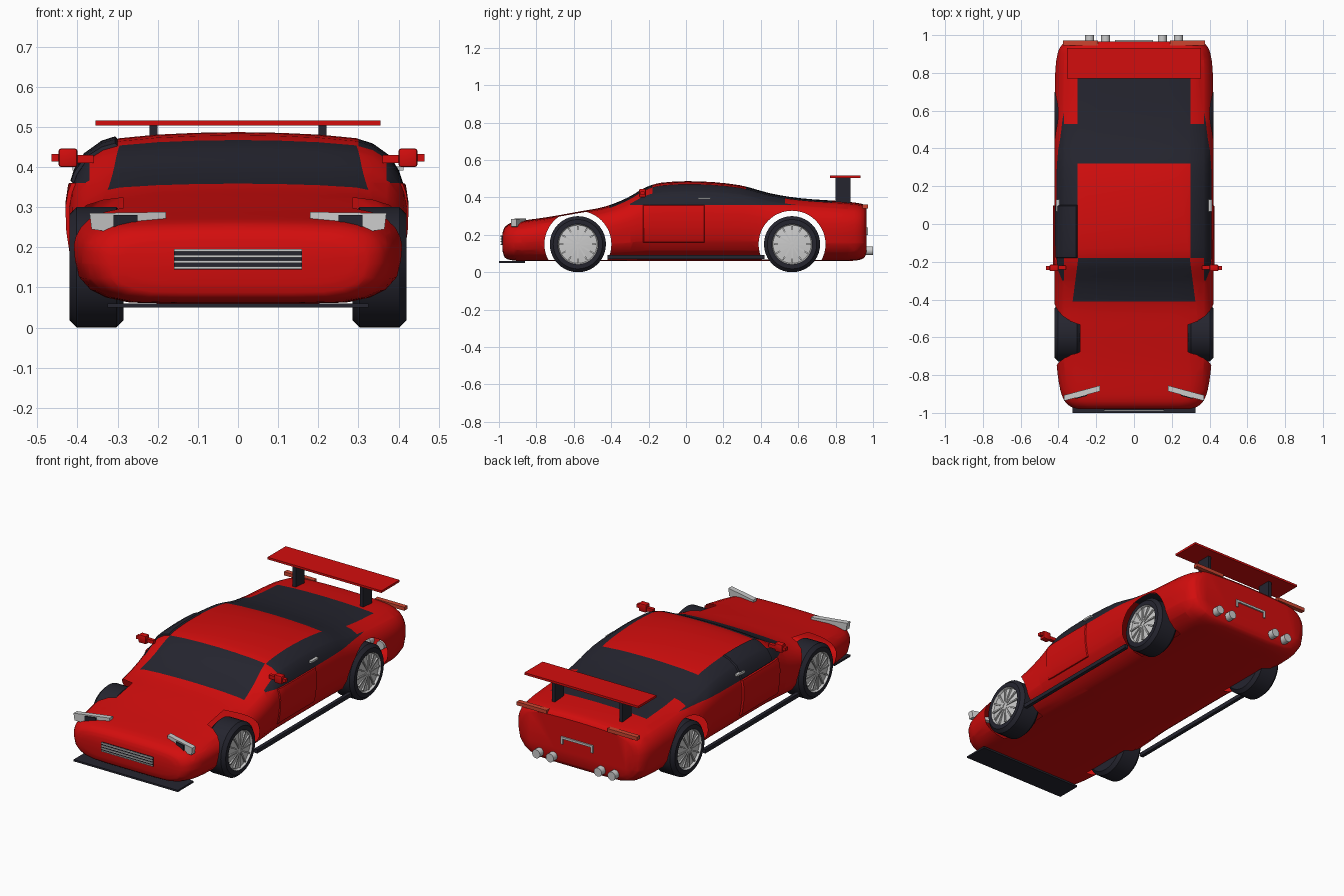
import bpy, bmesh, math
from mathutils import Matrix, Vector

old = bpy.data.objects.get("Cube")
if old:
    bpy.data.objects.remove(old, do_unlink=True)


def material(name, colour):
    m = bpy.data.materials.new(name)
    m.use_nodes = True
    m.diffuse_color = (*colour, 1)
    m.node_tree.nodes["Principled BSDF"].inputs["Base Color"].default_value = (*colour, 1)
    return m


RED = material("red paint", (0.65, 0.004, 0.004))
DARK = material("dark glass and rubber", (0.018, 0.018, 0.028))
SILVER = material("silver metal", (0.6, 0.6, 0.6))
LAMP = material("tail lamp red", (0.6, 0.06, 0.03))


def finish(name, bm, mats, angle=35):
    bmesh.ops.recalc_face_normals(bm, faces=bm.faces)
    mesh = bpy.data.meshes.new(name)
    bm.to_mesh(mesh)
    bm.free()
    ob = bpy.data.objects.new(name, mesh)
    bpy.context.collection.objects.link(ob)
    for m in mats:
        mesh.materials.append(m)
    smooth(ob, angle)
    return ob


def smooth(ob, angle=35):
    bpy.ops.object.select_all(action="DESELECT")
    ob.select_set(True)
    bpy.context.view_layer.objects.active = ob
    bpy.ops.object.shade_smooth_by_angle(angle=math.radians(angle))


def box(name, x, y, z, mat, bevel=0.0):
    bm = bmesh.new()
    bmesh.ops.create_cube(bm, size=1)
    for v in bm.verts:
        v.co = [(a + b) / 2 + c * (b - a) for (a, b), c in zip((x, y, z), v.co)]
    if bevel:
        bmesh.ops.bevel(bm, geom=bm.edges[:], offset=bevel, segments=2, affect="EDGES", profile=0.5)
    return finish(name, bm, [mat])


def sides(name, x, y, z, mat, bevel=0.0):
    box("left_" + name, x, y, z, mat, bevel)
    box("right_" + name, (-x[1], -x[0]), y, z, mat, bevel)


def cylinder(bm, x, y, z, radius, depth, axis):
    turn = Matrix.Rotation(math.pi / 2, 4, axis)
    bmesh.ops.create_cone(bm, cap_ends=True, segments=48, radius1=radius, radius2=radius,
                          depth=depth, matrix=Matrix.Translation((x, y, z)) @ turn)


# Body stations: y, half width, floor, roof
STATIONS = [
    (-.98, .29, .11, .215), (-.97, .33, .08, .24), (-.94, .365, .066, .262),
    (-.88, .39, .06, .275), (-.74, .41, .06, .295), (-.57, .418, .06, .325),
    (-.43, .42, .06, .352), (-.31, .42, .06, .4), (-.22, .42, .06, .452),
    (-.13, .42, .06, .479), (.07, .42, .06, .486), (.29, .42, .06, .465),
    (.45, .42, .06, .422), (.61, .42, .06, .396), (.8, .417, .06, .382),
    (.9, .405, .062, .373), (.95, .38, .075, .362), (.966, .345, .1, .345)]
LOWER = [(0, 0), (.4, 0), (.66, .02), (.8, .1), (.9, .24), (.97, .46), (.995, .75)]
UPPER = [(1, 0), (.985, .24), (.955, .46), (.9, .67), (.8, .84), (.7, .915), (.48, .965), (.25, .99), (0, 1)]


def hermite(i, t):
    a, b = Vector(STATIONS[i]), Vector(STATIONS[i + 1])
    p = Vector(STATIONS[max(i - 1, 0)])
    q = Vector(STATIONS[min(i + 2, len(STATIONS) - 1)])
    h = b[0] - a[0]
    ma, mb = (b - p) * (h / (b[0] - p[0])), (q - a) * (h / (q[0] - a[0]))
    s, c = t * t, t * t * t
    r = a * (2 * c - 3 * s + 1) + ma * (c - 2 * s + t) + b * (3 * s - 2 * c) + mb * (c - s)
    r[0] = a[0] + h * t
    return r


def ring(bm, y, w, floor, roof):
    belt = min(.31, roof - (roof - floor) * .38)
    half = [(w * u, floor + (belt - floor) * v) for u, v in LOWER]
    half += [(w * u, belt + (roof - belt) * v) for u, v in UPPER]
    loop = half + [(-u, v) for u, v in half[-2:0:-1]]
    return [bm.verts.new((u, y, v)) for u, v in loop]


bm = bmesh.new()
rings = [ring(bm, *hermite(i, k / 3)) for i in range(len(STATIONS) - 1) for k in range(3)]
rings.append(ring(bm, *STATIONS[-1]))
for a, b in zip(rings, rings[1:]):
    for k in range(len(a)):
        n = (k + 1) % len(a)
        bm.faces.new((a[k], a[n], b[n], b[k]))
bm.faces.new(rings[0])
bm.faces.new(rings[-1])
bmesh.ops.recalc_face_normals(bm, faces=bm.faces)

# Cut lines for the glass and door edges
SLANT = .13
cuts = [((0, y, 0), (0, 1, 0)) for y in (-.41, -.3, -.23, -.18, .1, .32, .53, .65, .78)]
cuts += [((0, 0, z), (0, 0, 1)) for z in (.16, .36)]
for s in (-1, 1):
    cuts += [((s * x, 0, 0), (1, 0, 0)) for x in (.3, .37)]
    cuts.append(((s * .295, -.18, 0), (s, SLANT, 0)))
for point, normal in cuts:
    bmesh.ops.bisect_plane(bm, geom=bm.verts[:] + bm.edges[:] + bm.faces[:], dist=1e-5,
                           plane_co=point, plane_no=normal)


def is_glass(c):
    x, y, z = abs(c.x), c.y, c.z
    if z < .3:
        return False
    windscreen = -.41 < y < -.18 and x < .295 - SLANT * (y + .18)
    side = z > .36 and ((-.3 < y < -.18 and x > .37) or (-.18 < y < .53 and x > .3))
    rear = .32 < y < .78 and x < .3
    quarter = .53 < y < .65 and x > .37 and z > .36
    return windscreen or side or rear or quarter


for f in bm.faces:
    f.material_index = int(is_glass(f.calc_center_median()))


def raise_panel(test, depth):
    faces = [f for f in bm.faces if test(f.calc_center_median())]
    bmesh.ops.inset_region(bm, faces=faces, thickness=.004, depth=depth, use_even_offset=True)


# Raised doors and the raised right window
for s, depth in ((1, .005), (-1, .01)):
    raise_panel(lambda c: c.x * s > .35 and -.23 < c.y < .1 and .16 < c.z < .36, depth)
raise_panel(lambda c: c.x < -.3 and -.18 < c.y < .1 and c.z > .36, .008)
body = finish("body", bm, [RED, DARK])

# Open wheel wells in a hollow shell
AXLES, HUB, ARCH, INNER = (-.578, .567), .15, .179, .285
bm = bmesh.new()
for y in AXLES:
    for s in (-1, 1):
        cylinder(bm, s * (INNER + .15), y, HUB, ARCH, .3, "Y")
cutter = finish("arch_cutter", bm, [])
cutter.hide_render = True
mod = body.modifiers.new("arches", "BOOLEAN")
mod.operation, mod.object, mod.solver = "DIFFERENCE", cutter, "EXACT"
graph = bpy.context.evaluated_depsgraph_get()
shell = bpy.data.meshes.new_from_object(body.evaluated_get(graph))
body.modifiers.clear()
body.data = shell
bpy.data.objects.remove(cutter, do_unlink=True)
bm = bmesh.new()
bm.from_mesh(shell)
walls = []
for f in bm.faces:
    on_wall = all(abs(v.co.x) > INNER - .001 and
                  min(math.hypot(v.co.y - y, v.co.z - HUB) for y in AXLES) < ARCH + .0005 for v in f.verts)
    if on_wall:
        walls.append(f)
bmesh.ops.delete(bm, geom=walls, context="FACES")
bm.to_mesh(shell)
bm.free()
smooth(body)

# Wheels: turned tyre and rim, with thin raised spokes
TYRE = [(.285, .09), (.285, .132), (.303, .15), (.402, .15), (.42, .132), (.42, .108),
        (.408, .102), (.414, .05), (.416, .001)]


def wheel(name, s, y):
    bm = bmesh.new()
    n = 40
    loops = [[bm.verts.new((s * x, y + r * math.cos(k * math.tau / n), HUB + r * math.sin(k * math.tau / n)))
              for k in range(n)] for x, r in TYRE]
    for j, (a, b) in enumerate(zip(loops, loops[1:])):
        for k in range(n):
            f = bm.faces.new((a[k], a[(k + 1) % n], b[(k + 1) % n], b[k]))
            f.material_index = int(j > 4)
    bm.faces.new(loops[0])
    bm.faces.new(loops[-1]).material_index = 1
    for k in range(12):
        m = Matrix.Translation((s * .414, y, HUB)) @ Matrix.Rotation(k * math.tau / 12, 4, "X")
        m = m @ Matrix.Translation((0, .055, 0)) @ Matrix.Diagonal((.01, .085, .008, 1))
        made = bmesh.ops.create_cube(bm, size=1, matrix=m)
        for f in {f for v in made["verts"] for f in v.link_faces}:
            f.material_index = 1
    finish(name, bm, [DARK, SILVER])


for end, y in zip(("front", "rear"), AXLES):
    wheel("left_" + end + "_wheel", 1, y)
    wheel("right_" + end + "_wheel", -1, y)


# Headlamps: tapered prisms set back toward the middle
def prism(name, s, outline, front, thick, mat):
    bm = bmesh.new()
    a, b = [[bm.verts.new((s * x, front - .27 * (x - .18) + d, z)) for x, z in outline] for d in (0, thick)]
    bm.faces.new(a)
    bm.faces.new(b)
    for k in range(len(a)):
        n = (k + 1) % len(a)
        bm.faces.new((a[k], a[n], b[n], b[k]))
    finish(name, bm, [mat])


for side, s in (("left", 1), ("right", -1)):
    prism(side + "_headlamp", s, [(.18, .27), (.25, .25), (.33, .24), (.365, .245), (.37, .285), (.18, .288)],
          -.885, .03, SILVER)
    prism(side + "_headlamp_lens", s, [(.25, .252), (.31, .25), (.31, .28), (.25, .28)], -.891, .007, DARK)

# Nose: grille and splitter
box("grille_backing", (-.16, .16), (-.986, -.977), (.145, .196), DARK)
for k in range(4):
    z = .149 + k * .0145
    box("grille_bar_" + str(k + 1), (-.16, .16), (-.991, -.985), (z - .003, z + .003), SILVER)
box("front_splitter", (-.325, .325), (-1, -.86), (.05, .06), DARK)

# Sides: sills, mirrors and handles
sides("sill", (.395, .415), (-.42, .42), (.07, .092), DARK)
sides("mirror", (.4, .447), (-.25, -.215), (.4, .446), RED, .006)
sides("mirror_tip", (.44, .465), (-.243, -.222), (.414, .432), RED)
sides("mirror_stalk", (.36, .405), (-.24, -.22), (.41, .43), RED)
sides("door_handle", (.395, .412), (.065, .13), (.391, .401), SILVER)

# Rear: wing, lamps, plate bracket and exhausts
box("rear_wing", (-.355, .355), (.77, .932), (.504, .516), RED)
sides("wing_post", (.2, .22), (.8, .88), (.36, .506), DARK)
sides("tail_lamp", (.19, .375), (.945, .972), (.342, .362), LAMP)
box("plate_bracket", (-.1, .1), (.96, .974), (.228, .24), SILVER)
sides("bracket_leg", (.088, .1), (.96, .974), (.198, .23), SILVER)
for k, x in enumerate((-.235, -.15, .15, .235)):
    bm = bmesh.new()
    cylinder(bm, x, .965, .115, .024, .07, "X")
    finish("exhaust_" + str(k + 1), bm, [SILVER])
